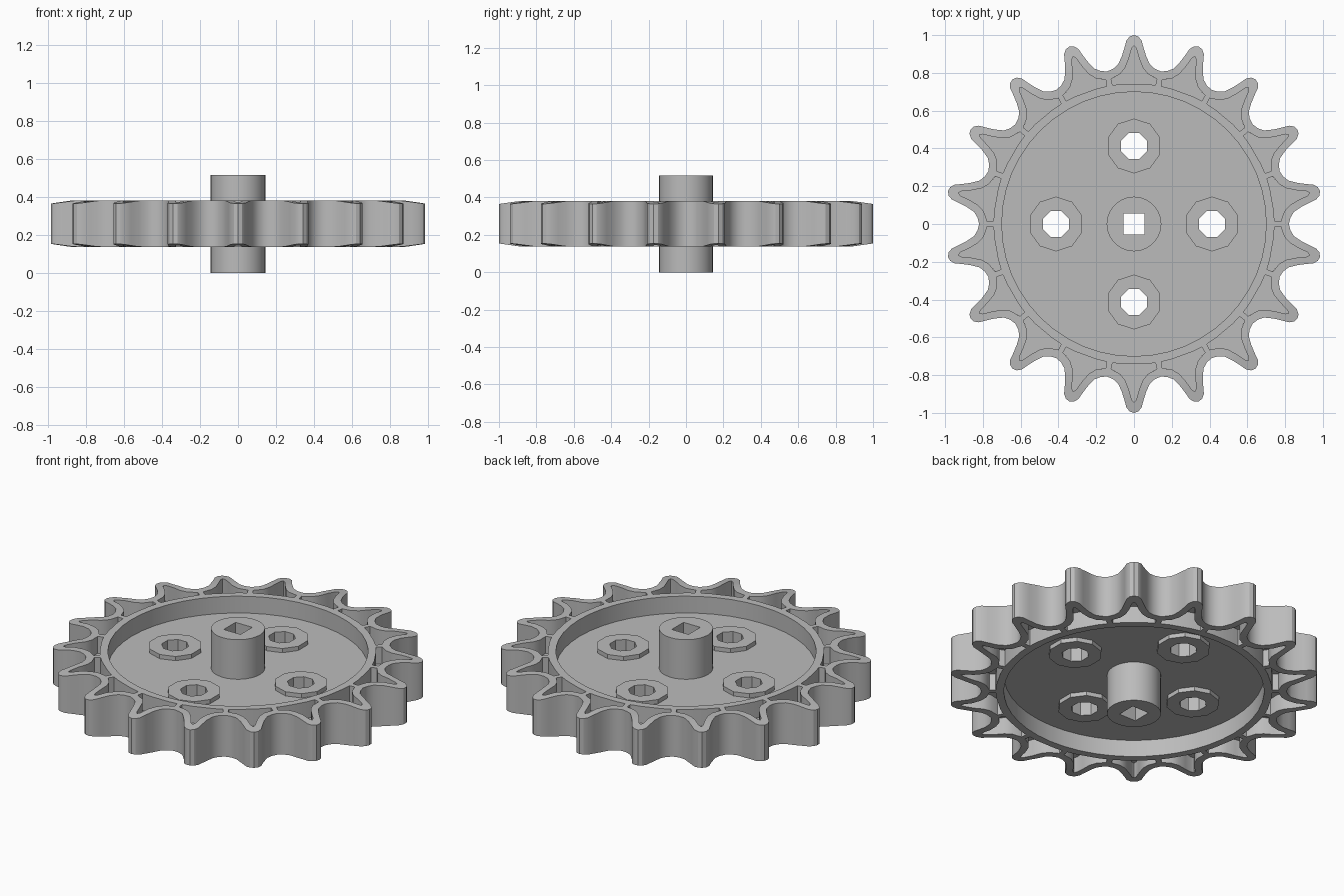
import bpy, bmesh
from math import pi, sin, cos, hypot
from mathutils import Vector, Matrix

if "Cube" in bpy.data.objects:
    bpy.data.objects.remove(bpy.data.objects["Cube"], do_unlink=True)

grey = bpy.data.materials.new("plain grey")
grey.use_nodes = True
grey.diffuse_color = (0.5, 0.5, 0.5, 1)
grey.node_tree.nodes["Principled BSDF"].inputs["Base Color"].default_value = (0.5, 0.5, 0.5, 1)

TEETH = 18
STEP = 2 * pi / TEETH
BOTTOM, TOP = 0.137, 0.382
WEB_LOW, WEB_HIGH = 0.237, 0.282


def circle(radius, sides, cx=0, cy=0, turn=0):
    return [(cx + radius * cos(turn + 2 * pi * i / sides),
             cy + radius * sin(turn + 2 * pi * i / sides)) for i in range(sides)]


def mirrored(half):
    """Mirror a half outline that starts on the tooth axis (x = 0)."""
    return [(-x, y) for x, y in reversed(half[1:])] + half


def rotate(points, angle):
    turn = Matrix.Rotation(-angle, 2)
    return [tuple(turn @ Vector(p)) for p in points]


def plate(name, loops, z0, z1, smooth=False, tip_slope=0):
    """Extrude closed outlines, nested ones being holes."""
    bm = bmesh.new()
    for loop in loops:
        verts = [bm.verts.new((x, y, z0)) for x, y in loop]
        for a, b in zip(verts, verts[1:] + verts[:1]):
            bm.edges.new((a, b))
    bmesh.ops.triangle_fill(bm, edges=bm.edges[:], use_beauty=True)
    new = bmesh.ops.extrude_face_region(bm, geom=bm.faces[:])["geom"]
    top = [v for v in new if isinstance(v, bmesh.types.BMVert)]
    bmesh.ops.translate(bm, verts=top, vec=(0, 0, z1 - z0))
    # teeth get thinner toward their tips
    for v in bm.verts:
        drop = tip_slope * max(0, hypot(v.co.x, v.co.y) - 0.88)
        v.co.z += drop if v.co.z < (z0 + z1) / 2 else -drop
    bmesh.ops.recalc_face_normals(bm, faces=bm.faces[:])
    mesh = bpy.data.meshes.new(name)
    bm.to_mesh(mesh)
    bm.free()
    mesh.materials.append(grey)
    obj = bpy.data.objects.new(name, mesh)
    bpy.context.collection.objects.link(obj)
    if smooth:
        bpy.ops.object.select_all(action="DESELECT")
        obj.select_set(True)
        bpy.context.view_layer.objects.active = obj
        bpy.ops.object.shade_smooth_by_angle(angle=pi / 6)
    return obj


# Toothed rim with a pocket inside every tooth
tooth_half = [(0, 1.0), (0.022, 0.993), (0.04, 0.972), (0.05, 0.935),
              (0.064, 0.89), (0.084, 0.845), (0.11, 0.822)]
valley = (0.82 * sin(STEP / 2), 0.82 * cos(STEP / 2))
pocket_half = [(0, 0.945), (0.012, 0.93), (0.026, 0.88), (0.045, 0.83),
               (0.072, 0.795), (0.121, 0.768), (0.114, 0.735), (0.06, 0.741)]
tooth = mirrored(tooth_half) + [valley]
pocket = mirrored(pocket_half)

outline = [p for i in range(TEETH) for p in rotate(tooth, i * STEP)]
pockets = [rotate(pocket, i * STEP) for i in range(TEETH)]
plate("toothed_rim", [outline, circle(0.7, 48)] + pockets, BOTTOM, TOP, True, 0.14)

# Thin floors closing the pockets halfway down
floor = [(x * 1.04, 0.82 + (y - 0.82) * 1.06) for x, y in pocket]
plate("pocket_floors", [rotate(floor, i * STEP) for i in range(TEETH)], WEB_LOW, WEB_HIGH)

# Recessed web with four drilled bosses
centres = [(0.413 * cos(i * pi / 2), 0.413 * sin(i * pi / 2)) for i in range(4)]
holes = [circle(0.1, 12, *c) for c in centres]
plate("web_disc", [circle(0.705, 48), circle(0.12, 16)] + holes, WEB_LOW, WEB_HIGH)
for i, c in enumerate(centres):
    plate(f"boss_{i + 1}", [circle(0.145, 10, *c, pi / 2), circle(0.074, 8, *c, pi / 8)],
          WEB_LOW - 0.025, WEB_HIGH + 0.025)

# Central hub with a square bore
plate("hub", [circle(0.145, 28), circle(0.078, 4, turn=pi / 4)], 0, 0.517, True)
